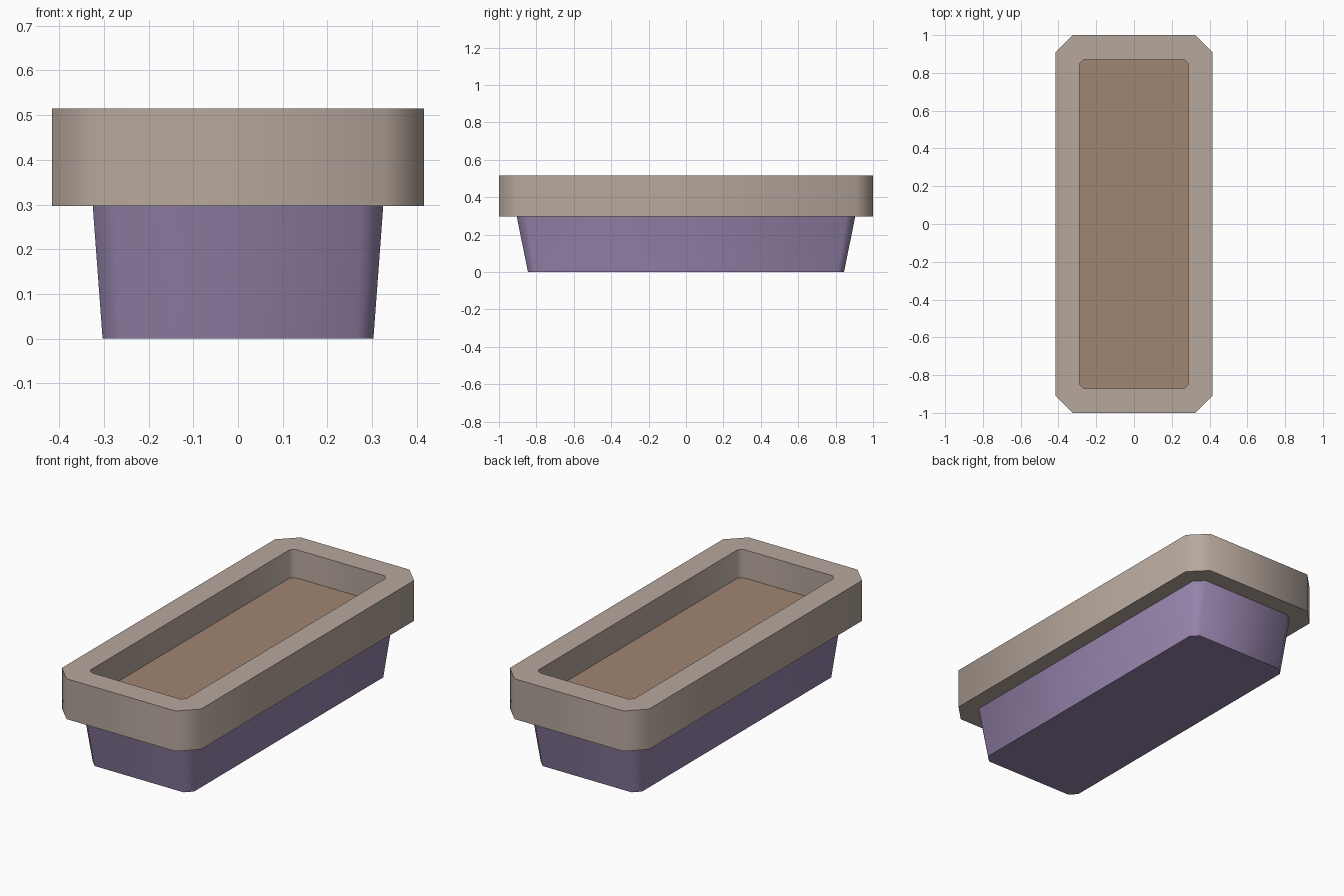
import bpy
import bmesh
import math

cube = bpy.data.objects.get("Cube")
if cube:
    bpy.data.objects.remove(cube, do_unlink=True)


def make_material(name, rgb):
    mat = bpy.data.materials.new(name)
    mat.use_nodes = True
    mat.diffuse_color = (*rgb, 1)
    mat.node_tree.nodes["Principled BSDF"].inputs["Base Color"].default_value = (*rgb, 1)
    return mat


def loop(bm, hx, hy, cut, z):
    """Rectangle with chamfered corners, counter-clockwise."""
    quarter = [(hx, hy - cut), (hx - cut, hy)]
    pts = quarter + [(-x, y) for x, y in reversed(quarter)]
    pts += [(-x, -y) for x, y in pts]
    return [bm.verts.new((x, y, z)) for x, y in pts]


def bridge(bm, low, high):
    for i in range(len(low)):
        j = (i + 1) % len(low)
        bm.faces.new((low[i], low[j], high[j], high[i]))


def finish(bm, name, mat):
    mesh = bpy.data.meshes.new(name)
    bm.to_mesh(mesh)
    bm.free()
    obj = bpy.data.objects.new(name, mesh)
    bpy.context.collection.objects.link(obj)
    mesh.materials.append(mat)
    bpy.ops.object.select_all(action="DESELECT")
    obj.select_set(True)
    bpy.context.view_layer.objects.active = obj
    bpy.ops.object.shade_smooth_by_angle(angle=math.radians(50))
    return obj


rim_mat = make_material("warm grey clay", (0.47, 0.39, 0.335))
tub_mat = make_material("muted purple", (0.305, 0.23, 0.41))
soil_mat = make_material("brown soil", (0.35, 0.235, 0.168))

RIM_LOW, RIM_TOP, SOIL_Z = 0.297, 0.515, 0.362

# Tapered tub
bm = bmesh.new()
base = loop(bm, 0.303, 0.845, 0.037, 0)
top = loop(bm, 0.325, 0.905, 0.048, RIM_LOW)
bridge(bm, base, top)
bm.faces.new(list(reversed(base)))
finish(bm, "tub", tub_mat)

# Hollow rim: outer wall, top, inner wall, underside
bm = bmesh.new()
outer, inner = (0.416, 1.0, 0.09), (0.288, 0.872, 0.022)
rings = [loop(bm, *size, z) for size, z in (
    (outer, RIM_LOW), (outer, RIM_TOP), (inner, RIM_TOP), (inner, RIM_LOW))]
for i in range(4):
    bridge(bm, rings[i], rings[(i + 1) % 4])
finish(bm, "rim", rim_mat)

# Soil surface inside the rim
bm = bmesh.new()
bm.faces.new(loop(bm, *inner, SOIL_Z))
finish(bm, "soil", soil_mat)
